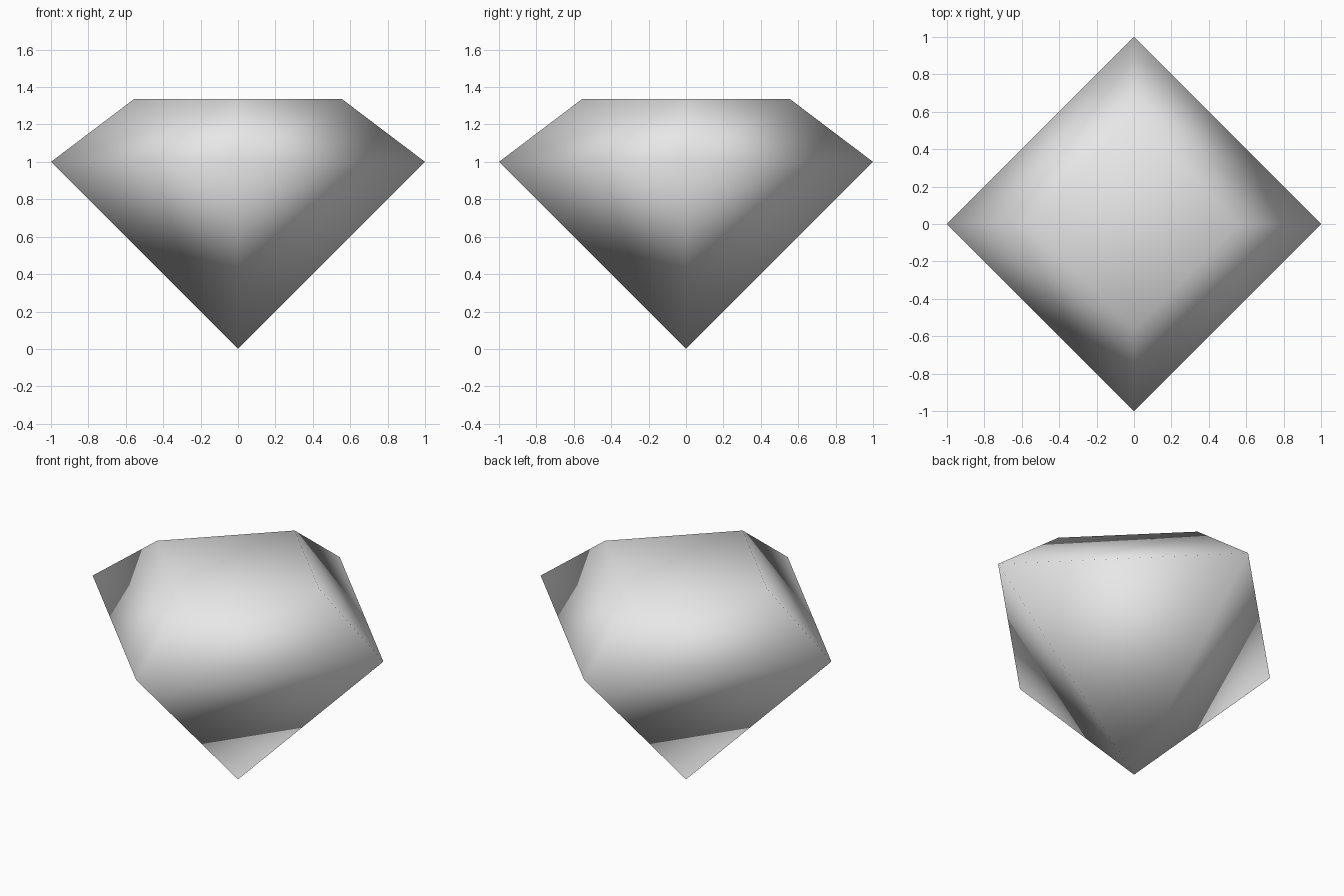
import bpy
import bmesh
from math import cos, sin, tau

cube = bpy.data.objects.get("Cube")
if cube:
    bpy.data.objects.remove(cube, do_unlink=True)

SIDES = 4
GIRDLE_RADIUS, GIRDLE_Z = 1.0, 1.0
TABLE_RADIUS, TABLE_Z = 0.557, 1.335

# One flat colour for the whole stone
grey = bpy.data.materials.new("light grey")
grey.use_nodes = True
colour = (0.8, 0.8, 0.8, 1.0)
grey.diffuse_color = colour
grey.node_tree.nodes["Principled BSDF"].inputs["Base Color"].default_value = colour

bm = bmesh.new()


def ring(radius, z):
    angles = [tau * i / SIDES for i in range(SIDES)]
    return [bm.verts.new((radius * cos(a), radius * sin(a), z)) for a in angles]


# Bottom point, widest ring and top ring
point = bm.verts.new((0, 0, 0))
girdle = ring(GIRDLE_RADIUS, GIRDLE_Z)
table = ring(TABLE_RADIUS, TABLE_Z)

# Lower facets, upper facets and flat top
for i in range(SIDES):
    j = (i + 1) % SIDES
    bm.faces.new((point, girdle[j], girdle[i]))
    bm.faces.new((girdle[i], girdle[j], table[j], table[i]))
bm.faces.new(table)
bmesh.ops.recalc_face_normals(bm, faces=bm.faces)

# Shading runs smoothly across every edge
for face in bm.faces:
    face.smooth = True

mesh = bpy.data.meshes.new("gem")
bm.to_mesh(mesh)
bm.free()
mesh.materials.append(grey)
gem = bpy.data.objects.new("gem", mesh)
bpy.context.collection.objects.link(gem)
